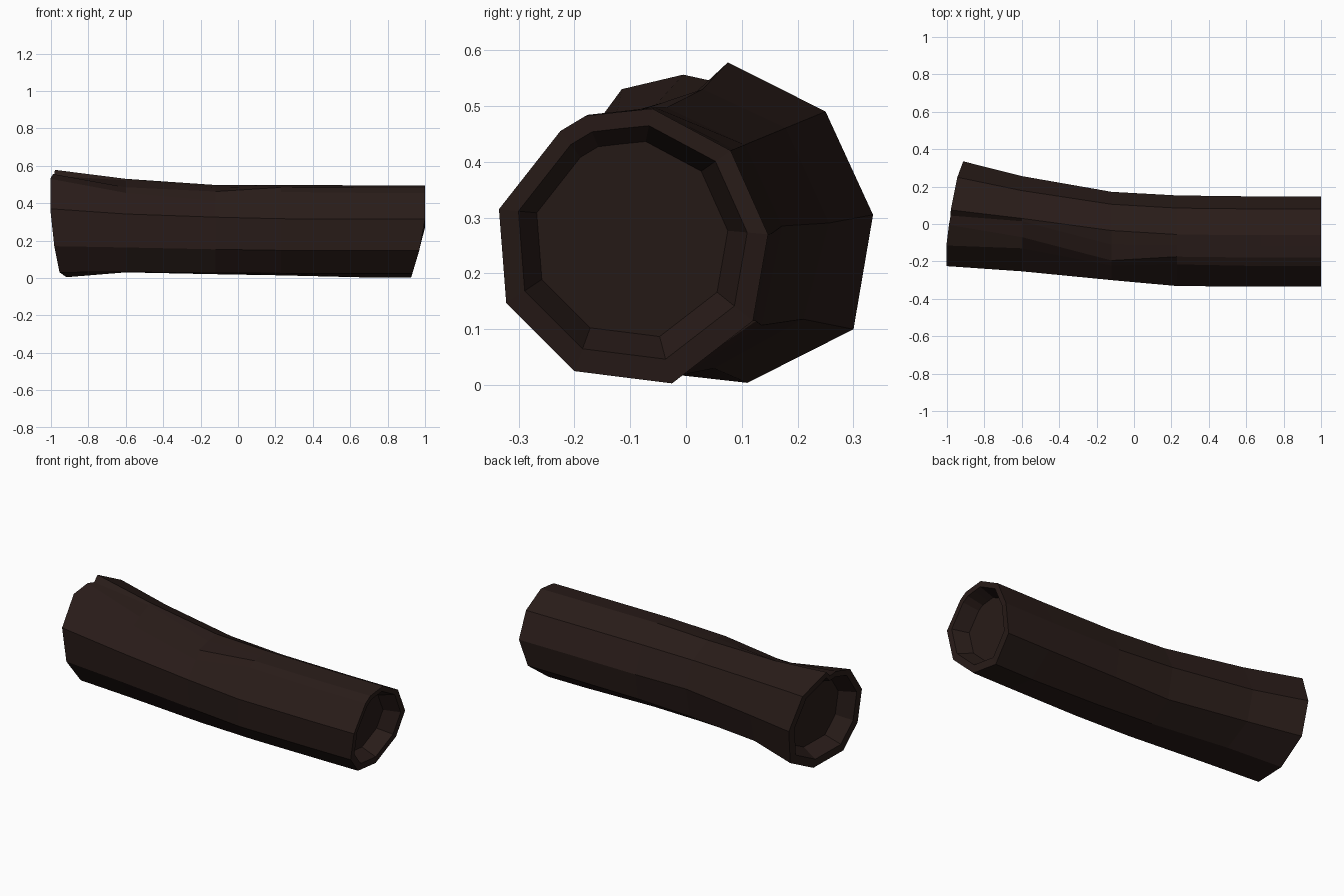
import bpy, bmesh
from mathutils import Vector

if "Cube" in bpy.data.objects:
    bpy.data.objects.remove(bpy.data.objects["Cube"])

# Matching end outlines (y, z), starting at the top ridge and running down the front
LEFT = [(.075, .578), (.045, .545), (-.005, .556), (-.115, .53), (-.225, .37), (-.215, .17),
        (-.12, .03), (.11, .004), (.3, .1), (.335, .305), (.25, .49)]
RIGHT = [(-.06, .495), (-.12, .489), (-.18, .482), (-.225, .455), (-.335, .315), (-.322, .147),
         (-.2, .025), (-.025, .003), (.12, .115), (.147, .27), (.08, .42)]

# Stations along the trunk: x, blend from left outline to right outline
STATIONS = [(-.95, 0), (-.6, .42), (-.12, .85), (.23, .97), (.68, 1), (.98, 1)]

# Bark splits on top, slimmer waist, raised belly: (station, point) -> (y, z)
DENTS = {(1, 0): (.03, .53), (1, 1): (.015, .522), (1, 2): (-.07, .485), (1, 3): (-.13, .455),
         (1, 4): (-.253, .342), (1, 5): (-.243, .163), (1, 6): (-.15, .032), (1, 7): (.05, .03),
         (1, 8): (.21, .118),
         (2, 0): (-.035, .497), (2, 1): (-.11, .483), (2, 2): (-.195, .462), (2, 3): (-.222, .412),
         (2, 4): (-.3, .325), (2, 5): (-.287, .153), (2, 6): (-.185, .027), (2, 7): (0, .02),
         (2, 8): (.135, .107), (2, 9): (.172, .285),
         (3, 3): (-.216, .46), (3, 7): (-.02, .014)}


def end_x(i, x, y, z):
    """Slant the sawn ends."""
    if i == 0:
        return -.933 + .15 * y - .1 * z
    if i == len(STATIONS) - 1:
        return min(1, .925 + .3 * z)
    return x


bm = bmesh.new()


def bridge(a, b):
    n = len(a)
    for k in range(n):
        bm.faces.new((a[k], a[(k + 1) % n], b[(k + 1) % n], b[k]))


# Bark
rings = []
for i, (x, t) in enumerate(STATIONS):
    ring = []
    for k, (l, r) in enumerate(zip(LEFT, RIGHT)):
        y, z = DENTS.get((i, k), (l[0] + (r[0] - l[0]) * t, l[1] + (r[1] - l[1]) * t))
        ring.append(bm.verts.new((end_x(i, x, y, z), y, z)))
    rings.append(ring)
for a, b in zip(rings, rings[1:]):
    bridge(a, b)

# Rims and recessed sawn faces
for outer, inward in ((rings[0], 1), (rings[-1], -1)):
    centre = sum((v.co for v in outer), Vector()) / len(outer)
    previous = outer
    for scale, depth in ((.85, 0), (.71, .09)):
        ring = [bm.verts.new(centre + (v.co - centre) * scale + Vector((inward * depth, 0, 0)))
                for v in outer]
        bridge(previous, ring)
        previous = ring
    bm.faces.new(previous)

bmesh.ops.recalc_face_normals(bm, faces=bm.faces)
mesh = bpy.data.meshes.new("log")
bm.to_mesh(mesh)
bm.free()
log = bpy.data.objects.new("log", mesh)
bpy.context.collection.objects.link(log)

bark = bpy.data.materials.new("dark_bark")
bark.diffuse_color = (.022, .0115, .0095, 1)
bark.use_nodes = True
bark.node_tree.nodes["Principled BSDF"].inputs["Base Color"].default_value = bark.diffuse_color
mesh.materials.append(bark)
